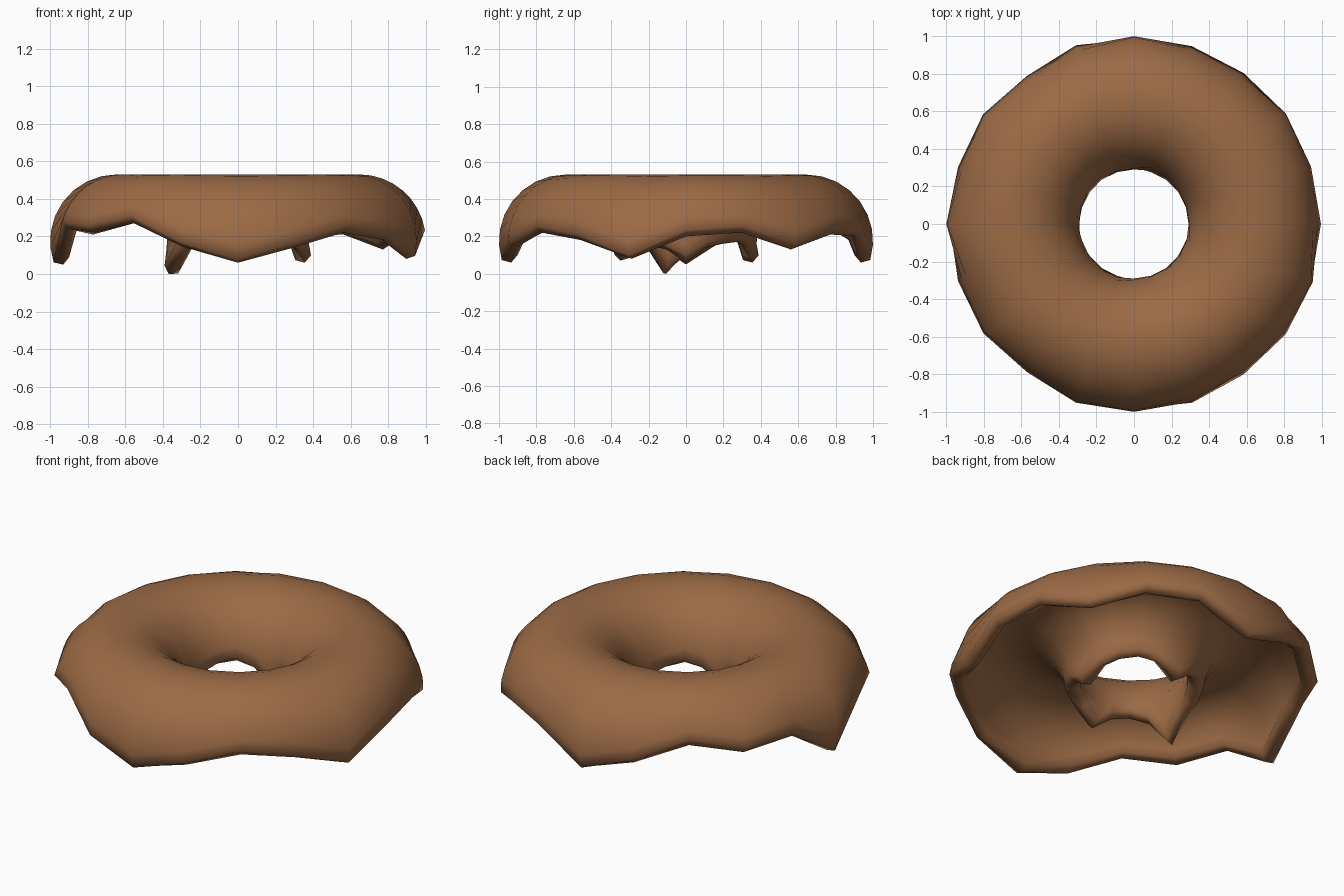
import bpy, bmesh, math

if "Cube" in bpy.data.objects:
    bpy.data.objects.remove(bpy.data.objects["Cube"])

SEG = 20            # sides around the ring
RC, ZC = 0.645, 0.175   # tube centre
R_OUT, R_IN = 0.355, 0.268  # outer and inner skin of the icing
R_RIM = (R_OUT + R_IN) / 2
ROWS = 8            # rows from each drip edge to the crown

# lowest height of the drips at every 18 degrees, outer edge and hole edge
outer_z = [.20, .22, .13, .21, .20, .06, .155, .27, .21, .24,
           .05, .24, .22, .27, .145, .06, .14, .22, .18, .08]
hole_z = [.06, .14, .16, .17, .15, .06, .14, .18, .17, .14,
          .10, .00, .13, .17, .15, .07, .14, .17, .15, .13]


def tilt(z, r):
    return math.asin((z - ZC) / r)


def section(zo, zh):
    """Closed drip cross-section: (radius, height) points."""
    lift = math.radians(5)
    top = math.pi / 2
    a = tilt(zo, R_RIM)
    b = math.pi - tilt(zh, R_RIM)
    a1, b1 = a + lift, b - lift
    ts = [a1 + (top - a1) * i / ROWS for i in range(ROWS)]
    ts += [top + (b1 - top) * i / ROWS for i in range(ROWS + 1)]
    polar = [(R_OUT, t) for t in ts] + [(R_RIM, b)]
    polar += [(R_IN, t) for t in reversed(ts)] + [(R_RIM, a)]
    return [(RC + r * math.cos(t), ZC + r * math.sin(t)) for r, t in polar]


# icing shell: sweep the varying section around the ring
bm = bmesh.new()
rings = []
for k in range(SEG):
    ang = math.tau * k / SEG
    rings.append([bm.verts.new((r * math.cos(ang), r * math.sin(ang), z))
                  for r, z in section(outer_z[k], hole_z[k])])
n = len(rings[0])
for k in range(SEG):
    p, q = rings[k], rings[(k + 1) % SEG]
    for i in range(n):
        j = (i + 1) % n
        bm.faces.new((p[i], q[i], q[j], p[j])).smooth = True
bmesh.ops.recalc_face_normals(bm, faces=bm.faces)
mesh = bpy.data.meshes.new("icing")
bm.to_mesh(mesh)
bm.free()
icing = bpy.data.objects.new("icing", mesh)
bpy.context.collection.objects.link(icing)

# chocolate colour
mat = bpy.data.materials.new("chocolate")
mat.diffuse_color = (0.33, 0.145, 0.06, 1)
mat.use_nodes = True
mat.node_tree.nodes["Principled BSDF"].inputs["Base Color"].default_value = mat.diffuse_color
mesh.materials.append(mat)
